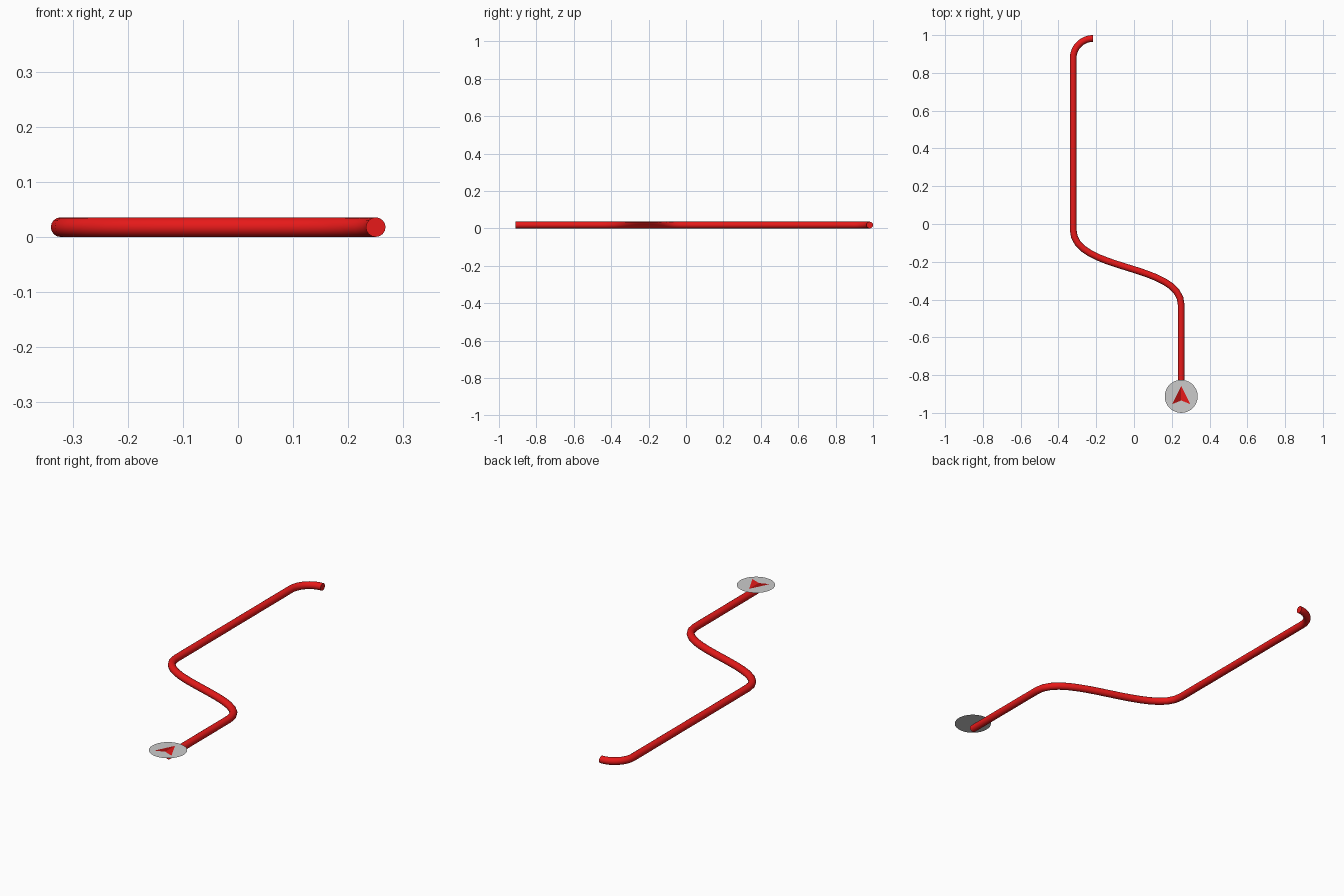
import bpy, bmesh

if "Cube" in bpy.data.objects:
    bpy.data.objects.remove(bpy.data.objects["Cube"])

R = 0.0178                      # tube radius
DISC = (0.25, -0.9125, 0.0462)  # marker centre


def material(name, rgb):
    m = bpy.data.materials.new(name)
    m.diffuse_color = (*rgb, 1)
    m.use_nodes = True
    m.node_tree.nodes["Principled BSDF"].inputs["Base Color"].default_value = m.diffuse_color
    return m


red = material("red", (0.8, 0.01, 0.01))
dark_red = material("dark_red", (0.4, 0.005, 0.005))


def mesh_object(name, bm):
    me = bpy.data.meshes.new(name)
    bm.to_mesh(me)
    bm.free()
    ob = bpy.data.objects.new(name, me)
    bpy.context.collection.objects.link(ob)
    return ob


# Route tube: bezier path (point, left handle, right handle) with round bevel
path = [
    ((0.25, -0.9125), (0.25, -0.95), (0.25, -0.75)),
    ((0.25, -0.43), (0.25, -0.6), (0.25, -0.207)),
    ((-0.322, -0.03), (-0.322, -0.253), (-0.322, 0.25)),
    ((-0.322, 0.878), (-0.322, 0.6), (-0.322, 0.935)),
    ((-0.217, 0.9822), (-0.275, 0.9822), (-0.15, 0.9822)),
]
cu = bpy.data.curves.new("route_tube", "CURVE")
cu.dimensions = "3D"
cu.bevel_depth = R
cu.bevel_resolution = 6
cu.resolution_u = 16
cu.use_fill_caps = True
sp = cu.splines.new("BEZIER")
sp.bezier_points.add(len(path) - 1)
for bp, (co, hl, hr) in zip(sp.bezier_points, path):
    bp.handle_left_type = bp.handle_right_type = "FREE"
    bp.co, bp.handle_left, bp.handle_right = [(*p, R) for p in (co, hl, hr)]
cu.materials.append(red)
tube = bpy.data.objects.new("route_tube", cu)
bpy.context.collection.objects.link(tube)

# Flat marker disc
bm = bmesh.new()
bmesh.ops.create_circle(bm, cap_ends=True, segments=48, radius=0.0872)
disc = mesh_object("marker_disc", bm)
disc.location = DISC

# Direction arrow: two flat halves lying on the disc
bm = bmesh.new()
tip, notch = bm.verts.new((0, 0.055, 0)), bm.verts.new((0, -0.022, 0))
left, right = bm.verts.new((-0.048, -0.041, 0)), bm.verts.new((0.048, -0.041, 0))
bm.faces.new((tip, left, notch)).material_index = 1
bm.faces.new((tip, notch, right)).material_index = 0
arrow = mesh_object("direction_arrow", bm)
arrow.data.materials.append(red)
arrow.data.materials.append(dark_red)
arrow.location = (DISC[0], DISC[1], DISC[2] + 0.0006)
